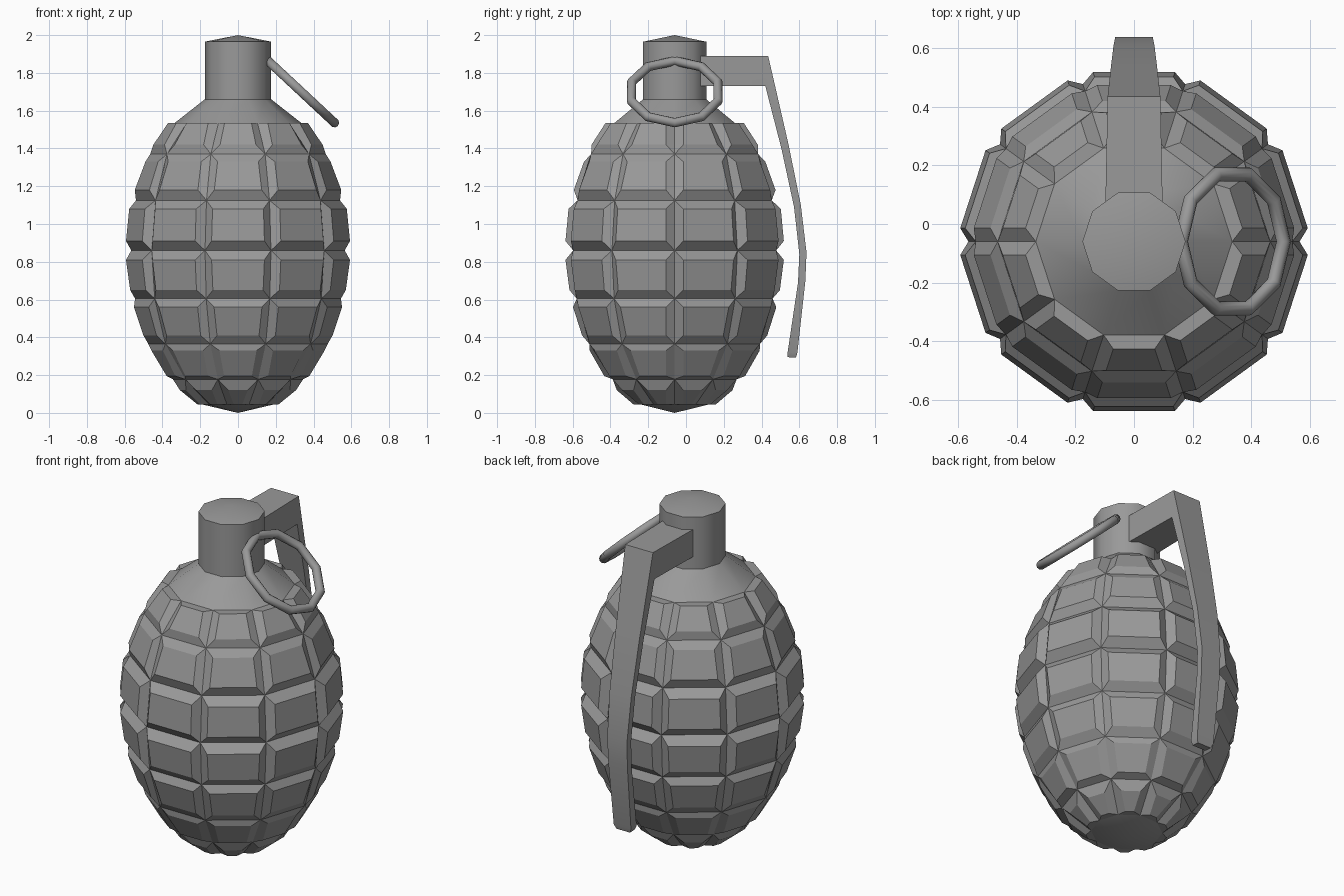
import bpy, bmesh, math
from mathutils import Vector

cube = bpy.data.objects.get("Cube")
if cube:
    bpy.data.objects.remove(cube, do_unlink=True)

SIDES = 10
STEP = 2 * math.pi / SIDES
CY = -0.06  # body axis position in y

metal = bpy.data.materials.new("grey_metal")
metal.use_nodes = True
grey = (0.32, 0.32, 0.32, 1)
metal.diffuse_color = grey
metal.node_tree.nodes["Principled BSDF"].inputs["Base Color"].default_value = grey


def finish(name, bm, smooth=None):
    bmesh.ops.remove_doubles(bm, verts=bm.verts, dist=0.0005)
    bmesh.ops.recalc_face_normals(bm, faces=bm.faces)
    mesh = bpy.data.meshes.new(name)
    bm.to_mesh(mesh)
    bm.free()
    mesh.materials.append(metal)
    obj = bpy.data.objects.new(name, mesh)
    bpy.context.collection.objects.link(obj)
    if smooth:
        bpy.ops.object.select_all(action="DESELECT")
        obj.select_set(True)
        bpy.context.view_layer.objects.active = obj
        bpy.ops.object.shade_smooth_by_angle(angle=math.radians(smooth))
    return obj


def polar(r, a, z):
    return Vector((r * math.cos(a), CY + r * math.sin(a), z))


def lathe(bm, profile):
    """Turn a list of (radius, height) around the body axis."""
    rings = [[bm.verts.new(polar(r, i * STEP, z)) for i in range(SIDES)] if r
             else [bm.verts.new((0, CY, z))] * SIDES for r, z in profile]
    for low, high in zip(rings, rings[1:]):
        for i in range(SIDES):
            j = (i + 1) % SIDES
            bm.faces.new(list(dict.fromkeys((low[i], low[j], high[j], high[i]))))


# Segmented body: raised plates between V grooves
grooves = [(0.19, 0.045), (0.345, 0.178), (0.475, 0.365), (0.545, 0.605),
           (0.565, 0.86), (0.54, 1.125), (0.465, 1.37), (0.335, 1.535)]
# Plate bottom and top: (distance from axis, height)
plates = [((0.218, 0.045), (0.306, 0.12)), ((0.373, 0.195), (0.45, 0.33)),
          ((0.49, 0.41), (0.538, 0.56)), ((0.557, 0.65), (0.578, 0.81)),
          ((0.578, 0.91), (0.562, 1.08)), ((0.534, 1.18), (0.48, 1.33)),
          ((0.44, 1.42), (0.366, 1.535))]
bm = bmesh.new()
for row, plate in enumerate(plates):
    for i in range(SIDES):
        a, b = i * STEP, (i + 1) * STEP
        mid = (a + b) / 2
        (r0, z0), (r1, z1) = grooves[row], grooves[row + 1]
        outer = [polar(r0, a, z0), polar(r0, b, z0), polar(r1, b, z1), polar(r1, a, z1)]
        side = Vector((-math.sin(mid), math.cos(mid), 0))
        inner = []
        for (d, z), signs in zip(plate, ((-1, 1), (1, -1))):
            half = d * math.tan(STEP / 2) - 0.048
            inner += [polar(d, mid, z) + side * half * s for s in signs]
        vo = [bm.verts.new(p) for p in outer]
        vi = [bm.verts.new(p) for p in inner]
        bm.faces.new(vi)
        for k in range(4):
            n = (k + 1) % 4
            bm.faces.new((vo[k], vo[n], vi[n], vi[k]))
finish("segmented_body", bm)

# Base cap, shoulder and neck
bm = bmesh.new()
lathe(bm, [(0, 0), (0.19, 0.045)])
finish("base_cap", bm, 40)
bm = bmesh.new()
lathe(bm, [(0.335, 1.535), (0.176, 1.66), (0.176, 1.965), (0, 2.0)])
finish("shoulder_and_neck", bm, 40)

# Safety lever: arm and curved handle from (outer y, z, inner y, z, half width)
sections = [(0.05, 1.89, 0.05, 1.73, 0.098), (0.435, 1.89, 0.42, 1.73, 0.09),
            (0.543, 1.42, 0.505, 1.4, 0.078), (0.608, 1.1, 0.572, 1.09, 0.07),
            (0.638, 0.85, 0.6, 0.84, 0.064), (0.632, 0.7, 0.593, 0.69, 0.062),
            (0.59, 0.32, 0.538, 0.32, 0.056), (0.582, 0.292, 0.538, 0.295, 0.045)]
bm = bmesh.new()
loops = [[bm.verts.new(p) for p in ((-w, yo, zo), (w, yo, zo), (w, yi, zi), (-w, yi, zi))]
         for yo, zo, yi, zi, w in sections]
for p, q in zip(loops, loops[1:]):
    for k in range(4):
        n = (k + 1) % 4
        bm.faces.new((p[k], p[n], q[n], q[k]))
bm.faces.new(loops[0])
bm.faces.new(loops[-1])
finish("safety_lever", bm, 25)

# Pull ring
bpy.ops.mesh.primitive_torus_add(
    major_segments=SIDES, minor_segments=10, major_radius=0.24, minor_radius=0.025,
    location=(0.335, CY, 1.70), rotation=(0, math.radians(43), 0))
ring = bpy.context.object
ring.name = "pull_ring"
ring.data.materials.append(metal)
bpy.ops.object.shade_smooth_by_angle(angle=math.radians(40))
